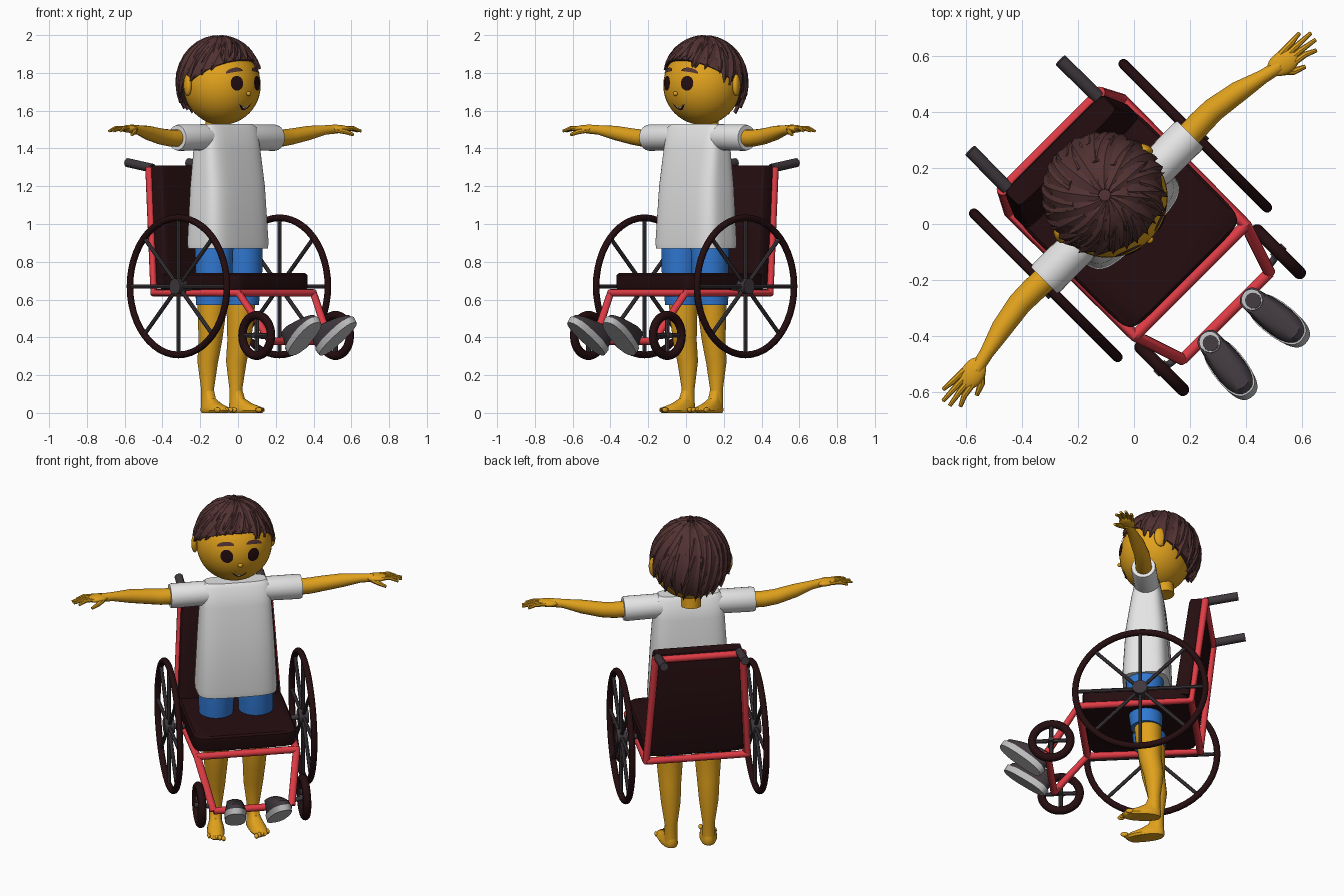
import bpy, bmesh, math, random
from math import sin, cos, pi, radians
from mathutils import Vector, Matrix, Quaternion

random.seed(4)
if "Cube" in bpy.data.objects:
    bpy.data.objects.remove(bpy.data.objects["Cube"])


def material(name, r, g, b):
    m = bpy.data.materials.new(name)
    m.use_nodes = True
    m.diffuse_color = (r, g, b, 1)
    m.node_tree.nodes["Principled BSDF"].inputs["Base Color"].default_value = (r, g, b, 1)
    return m


SKIN = material("golden skin", .75, .36, .012)
WHITE = material("white cloth", .78, .78, .78)
BLUE = material("blue shorts", .03, .19, .65)
RED = material("red frame", .75, .045, .06)
DARK = material("dark brown", .018, .004, .005)
HAIR = material("hair brown", .085, .032, .032)
GREY = material("charcoal", .05, .04, .047)
SOLE = material("light grey sole", .5, .5, .5)
SIDES = ((1, "left"), (-1, "right"))


def add(name, bm, mat, angle=40, fix=True):
    """Turn a bmesh into an object; everything is turned to face the diagonal."""
    if fix:
        bmesh.ops.recalc_face_normals(bm, faces=bm.faces)
    me = bpy.data.meshes.new(name)
    bm.to_mesh(me)
    bm.free()
    me.materials.append(mat)
    me.polygons.foreach_set("use_smooth", [True] * len(me.polygons))
    me.set_sharp_from_angle(angle=radians(angle))
    ob = bpy.data.objects.new(name, me)
    ob.rotation_euler.z = pi / 4
    bpy.context.collection.objects.link(ob)
    return ob


def skin_rings(bm, rings, loop=False):
    """Bridge rings of points; cap the ends unless they form a loop."""
    vs = [[bm.verts.new(p) for p in r] for r in rings]
    n = len(vs[0])
    pairs = list(zip(vs, vs[1:])) + ([(vs[-1], vs[0])] if loop else [])
    for a, b in pairs:
        for i in range(n):
            j = (i + 1) % n
            bm.faces.new((a[i], a[j], b[j], b[i]))
    if not loop:
        bm.faces.new(vs[0])
        bm.faces.new(vs[-1])


def tube(name, pts, radii, mat, loop=False, n=12):
    pts = [Vector(p) for p in pts]
    if not isinstance(radii, (list, tuple)):
        radii = [radii] * len(pts)
    rings, q, last = [], None, None
    for i, p in enumerate(pts):
        if loop:
            t = pts[(i + 1) % len(pts)] - pts[i - 1]
        else:
            t = pts[min(i + 1, len(pts) - 1)] - pts[max(i - 1, 0)]
        t.normalize()
        q = t.to_track_quat('Z', 'Y') if q is None else last.rotation_difference(t) @ q
        last = t
        rings.append([p + q @ Vector((radii[i] * cos(a), radii[i] * sin(a), 0))
                      for a in (2 * pi * k / n for k in range(n))])
    bm = bmesh.new()
    skin_rings(bm, rings, loop)
    return add(name, bm, mat)


def loft(name, sections, mat, p=2, n=32, matrix=None):
    """Stack of superellipses: (z, cx, cy, rx, ry)."""
    def rnd(v):
        return math.copysign(abs(v) ** (2 / p), v)
    angles = [2 * pi * (k + .5) / n for k in range(n)]
    bm = bmesh.new()
    skin_rings(bm, [[(cx + rx * rnd(cos(a)), cy + ry * rnd(sin(a)), z) for a in angles]
                    for z, cx, cy, rx, ry in sections])
    if matrix:
        bm.transform(matrix)
    return add(name, bm, mat)


def ellipsoid(name, c, r, mat, turn=0, seg=24):
    bm = bmesh.new()
    bmesh.ops.create_uvsphere(bm, u_segments=seg, v_segments=seg // 2, radius=1)
    bm.transform(Matrix.Translation(c) @ Matrix.Rotation(turn, 4, 'Z') @ Matrix.Diagonal((*r, 1)))
    return add(name, bm, mat)


# Wheels
def wheel(name, x, y, z, radius, thick, count, spoke):
    def rim(a, r):
        return (x, y + r * cos(a), z + r * sin(a))
    mid = radius - thick
    tube(name + "_tyre", [rim(2 * pi * k / 48, mid) for k in range(48)], thick, DARK, True)
    for k in range(count):
        tube(name + "_spoke", [(x, y, z), rim(2 * pi * k / count, mid)], spoke, GREY, n=8)
    tube(name + "_hub", [(x - .028, y, z), (x + .028, y, z)], radius * .11, GREY, n=20)


for s, side in SIDES:
    wheel(side + "_big_wheel", s * .378, .068, .67, .381, .018, 8, .011)
    wheel(side + "_caster", s * .295, -.435, .41, .13, .023, 4, .012)
    tube(side + "_axle", [(s * .28, .068, .66), (s * .40, .068, .67)], .015, GREY)
    tube(side + "_caster_axle", [(s * .21, -.45, .40), (s * .32, -.435, .41)], .013, GREY)

    # Side frame, from the footrest up to the push handle
    tube(side + "_frame", [(s * .22, -.465, .38), (s * .28, -.285, .635),
                           (s * .285, .345, .635), (s * .245, .42, 1.3)], .021, RED)
    tube(side + "_handle", [(s * .23, .41, 1.295), (s * .228, .60, 1.325)], .024, GREY)

for name, half, y, z in (("footrest_bar", .22, -.465, .38), ("front_bar", .28, -.285, .635),
                         ("rear_bar", .285, .345, .635), ("top_bar", .245, .418, 1.285)):
    tube(name, [(-half, y, z), (half, y, z)], .02, RED)

# Seat and backrest
loft("seat", [(.65, 0, .03, .285, .295), (.66, 0, .03, .29, .3),
              (.73, 0, .03, .29, .3), (.74, 0, .03, .28, .29)], DARK, 10)
loft("backrest", [(.68, 0, .29, .285, .045), (1.295, 0, .37, .25, .045),
                  (1.31, 0, .37, .245, .038)], DARK, 10)

# Shirt body
loft("shirt", [(.87, 0, .075, .222, .13), (.9, 0, .075, .225, .133), (1.2, 0, .078, .21, .118),
               (1.4, 0, .083, .198, .092), (1.51, 0, .085, .19, .07),
               (1.53, 0, .085, .17, .05)], WHITE, 4, 40)
tube("neck", [(0, .17, 1.485), (0, .16, 1.6)], .055, SKIN, n=20)

for s, side in SIDES:
    # Arm with sleeve, palm and fingers
    tube(side + "_sleeve", [(s * .12, .085, 1.46), (s * .355, .085, 1.457),
                            (s * .37, .085, 1.457)], [.068, .07, .066], WHITE, n=24)
    tube(side + "_arm", [(s * .33, .085, 1.455), (s * .42, .088, 1.455), (s * .49, .088, 1.463),
                         (s * .6, .07, 1.482), (s * .7, .046, 1.498), (s * .77, .03, 1.503)],
         [.046, .045, .043, .038, .025, .024], SKIN, n=16)
    ellipsoid(side + "_palm", (s * .785, .03, 1.504), (.062, .042, .02), SKIN, -s * .25)
    for k, reach in enumerate((.9, .925, .93, .90)):
        y = .005 + k * .018
        tube(side + "_finger", [(s * .80, y, 1.506), (s * .86, y * 1.2 - .01, 1.507),
                                (s * reach, y * 1.6 - .03, 1.492)], [.012, .011, .007], SKIN, n=8)
    tube(side + "_thumb", [(s * .75, .02, 1.498), (s * .79, -.018, 1.488),
                           (s * .83, -.035, 1.472)], [.014, .013, .008], SKIN, n=8)

    # Shorts, leg, foot and toes
    loft(side + "_shorts_leg", [(.57, s * .112, .08, .088, .088), (.75, s * .112, .068, .096, .1),
                                (.9, s * .108, .07, .1, .105)], BLUE)
    tube(side + "_leg", [(s * .108, .085, .65), (s * .108, .09, .5), (s * .108, .1, .38),
                         (s * .107, .12, .27), (s * .106, .122, .13), (s * .106, .12, .03)],
         [.08, .073, .063, .055, .035, .037], SKIN, n=20)
    foot_turn = Matrix.Translation((s * .106, .12, 0)) @ Matrix.Rotation(s * .15, 4, 'Z')
    loft(side + "_foot", [(0, 0, -.065, .042, .1), (.012, 0, -.07, .049, .11),
                          (.03, 0, -.06, .045, .1), (.05, 0, -.03, .037, .068),
                          (.075, 0, -.01, .031, .04), (.12, 0, 0, .03, .032)],
         SKIN, 2.4, matrix=foot_turn)
    for k in range(5):
        toe = foot_turn @ Vector((s * (k - 2) * .02, -.178 + .010 * k, .016))
        ellipsoid(side + "_toe", toe, (.012 - k * .0007, .022, .014), SKIN, seg=12)

    # Empty shoe, tipped toe-up on the footrest
    tilt = (Matrix.Translation((s * .11, -.515, .305)) @ Matrix.Rotation(s * .13, 4, 'Z')
            @ Matrix.Rotation(radians(-38), 4, 'X'))
    loft(side + "_shoe_sole", [(0, 0, -.14, .058, .142), (.036, 0, -.14, .061, .146)],
         SOLE, 2.5, matrix=tilt)
    loft(side + "_shoe_upper", [(.03, 0, -.14, .057, .14), (.06, 0, -.137, .056, .133),
                                (.085, 0, -.115, .05, .105), (.12, 0, -.065, .043, .055)],
         GREY, 2.4, matrix=tilt)
    loft(side + "_shoe_lining", [(.119, 0, -.065, .036, .047), (.124, 0, -.065, .036, .047)],
         SOLE, matrix=tilt)
    loft(side + "_shoe_opening", [(.12, 0, -.072, .028, .036), (.126, 0, -.072, .028, .036)],
         GREY, matrix=tilt)

    # Ear
    ellipsoid(side + "_ear", (s * .212, .165, 1.735), (.02, .036, .058), SKIN, s * .5)

# Head
HC, HR = Vector((0, .12, 1.735)), Vector((.21, .2, .21))
ellipsoid("head", HC, HR, SKIN, seg=48)
ellipsoid("nose", (0, -.08, 1.69), (.014, .012, .012), SKIN, seg=16)


def face_plate(name, x0, half, upper, lower, mat, lift=.004):
    """Thin painted patch lying on the face between two height curves."""
    bm, cols = bmesh.new(), []
    for i in range(17):
        t = -cos(pi * i / 16) * .998
        col = []
        for j in range(6):
            x, z = x0 + half * t, upper(t) + (lower(t) - upper(t)) * j / 5
            d = 1 - (x / HR.x) ** 2 - ((z - HC.z) / HR.z) ** 2
            col.append(bm.verts.new((x, HC.y - HR.y * math.sqrt(d) - lift, z)))
        cols.append(col)
    for a, b in zip(cols, cols[1:]):
        for j in range(5):
            bm.faces.new((a[j], a[j + 1], b[j + 1], b[j]))
    add(name, bm, mat, fix=False)


def dome(t):
    return math.sqrt(1 - t * t)


for s, side in SIDES:
    face_plate(side + "_eye", s * .075, .034, lambda t: 1.745 + .039 * dome(t),
               lambda t: 1.745 - .039 * dome(t), DARK)
    face_plate(side + "_brow", s * .08, .046, lambda t: 1.803 + .024 * dome(t) - .007 * s * t,
               lambda t: 1.801 + .004 * dome(t) - .007 * s * t, HAIR, .007)
face_plate("mouth", 0, .047, lambda t: 1.618 + .022 * t * t,
           lambda t: 1.602 + .038 * t * t, DARK)
face_plate("teeth", 0, .034, lambda t: 1.617 + .022 * t * t,
           lambda t: 1.611 + .026 * t * t, WHITE, .006)

# Hair: a close cap under layered pointed locks
HAIR_C = Vector((0, .14, 1.745))


def scalp(theta, phi, k):
    return HAIR_C + k * Vector((.222 * sin(theta) * sin(phi), -.23 * sin(theta) * cos(phi),
                                .246 * cos(theta)))


def hairline(phi):
    return radians(58 + 64 * ((1 - cos(phi)) / 2) ** 1.15)


around = [2 * pi * k / 48 for k in range(48)]
bm = bmesh.new()
skin_rings(bm, [[scalp(hairline(a) * t / 10, a, .97) for a in around] for t in range(1, 11)]
           + [[scalp(hairline(a), a, .86) for a in around]])
add("hair_cap", bm, HAIR)

bm = bmesh.new()
for count, start, stop, width, size in ((24, .5, 1.06, .17, .995), (19, .3, .92, .18, 1.0),
                                        (13, .06, .66, .2, 1.005)):
    for i in range(count):
        phi = 2 * pi * (i + random.uniform(-.25, .25)) / count
        end = hairline(phi) * stop + random.uniform(-.05, .1)
        sweep, rings = random.uniform(-.5, -.1), []
        for k in range(7):
            t = k / 6
            th = hairline(phi) * start * (1 - t) + end * t
            ph = phi + sweep * (t - .5)
            w = width * (1.02 - t ** 2.5) * min(1, .45 + t * 2) / max(sin(th), .35)
            rings.append([scalp(th, ph - w, size), scalp(th, ph - w * .2, size + .035),
                          scalp(th, ph + w, size), scalp(th, ph, .94)])
        skin_rings(bm, rings)
add("hair_locks", bm, HAIR, 25)
